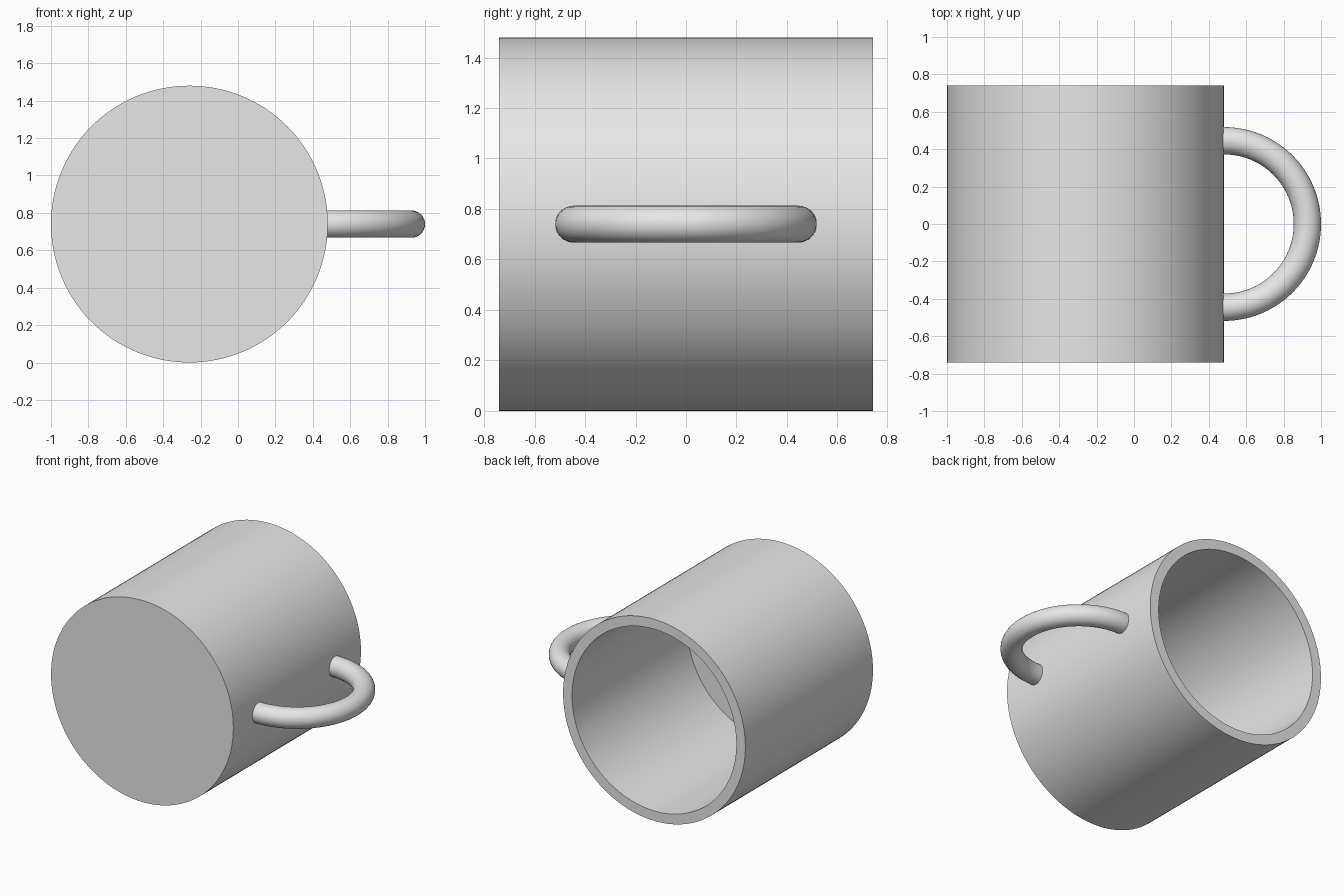
import bpy, bmesh, math
from mathutils import Vector, Matrix

if "Cube" in bpy.data.objects:
    bpy.data.objects.remove(bpy.data.objects["Cube"])

R, R_IN = 0.74, 0.667        # outer and inner cup radius
HALF, FLOOR = 0.74, 0.145    # half length along y, floor thickness
CX, CZ = -0.26, 0.74         # cup axis position
RING, TUBE = 0.445, 0.073    # handle arc and tube radius

grey = bpy.data.materials.new("light grey")
grey.diffuse_color = (0.8, 0.8, 0.8, 1)
grey.use_nodes = True
grey.node_tree.nodes["Principled BSDF"].inputs["Base Color"].default_value = grey.diffuse_color


def finish(bm, name):
    bmesh.ops.recalc_face_normals(bm, faces=bm.faces[:])
    mesh = bpy.data.meshes.new(name)
    bm.to_mesh(mesh)
    bm.free()
    mesh.materials.append(grey)
    obj = bpy.data.objects.new(name, mesh)
    bpy.context.collection.objects.link(obj)
    bpy.ops.object.select_all(action='DESELECT')
    obj.select_set(True)
    bpy.context.view_layer.objects.active = obj
    bpy.ops.object.shade_smooth_by_angle(angle=math.radians(35))
    return obj


def loft(rings):
    """Skin closed rings of points and cap both ends."""
    bm = bmesh.new()
    loops = [[bm.verts.new(p) for p in ring] for ring in rings]
    n = len(loops[0])
    for a, b in zip(loops, loops[1:]):
        for i in range(n):
            j = (i + 1) % n
            bm.faces.new((a[i], a[j], b[j], b[i]))
    bm.faces.new(loops[0])
    bm.faces.new(loops[-1])
    return bm


def circle(centre, u, v, radius, n):
    return [centre + radius * (math.cos(t) * u + math.sin(t) * v)
            for t in (2 * math.pi * i / n for i in range(n))]


X, Y, Z = Vector((1, 0, 0)), Vector((0, 1, 0)), Vector((0, 0, 1))

# Cup lying on its side, open towards the back
profile = [(R, -HALF), (R, HALF), (R_IN, HALF), (R_IN, -HALF + FLOOR)]
finish(loft([circle(Vector((CX, y, CZ)), X, Z, r, 128) for r, y in profile]), "cup")

# Half-ring handle, with short straight ends sunk into the wall
hub = Vector((CX + R + 0.002, 0, CZ))
sunk = -0.03 * X
rings = [circle(hub - RING * Y + sunk, Y, Z, TUBE, 32)]
for k in range(49):
    turn = Matrix.Rotation(math.pi * (k / 48 - 0.5), 3, 'Z')
    out = turn @ X
    rings.append(circle(hub + RING * out, -out, Z, TUBE, 32))
rings[0] = [p + sunk for p in rings[1]]
rings.append([p + sunk for p in rings[-1]])
finish(loft(rings), "handle")
